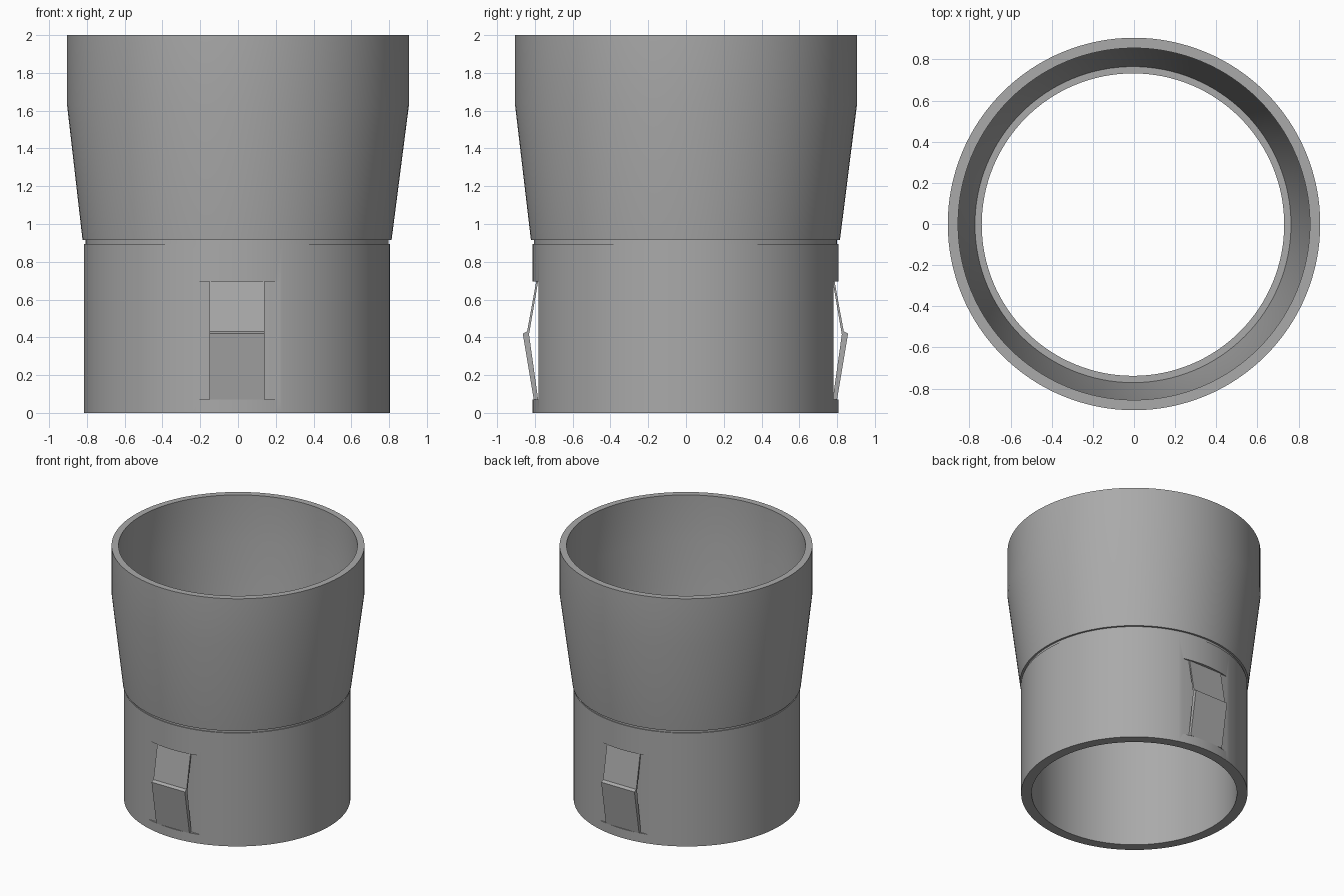
import bpy, bmesh, math

cube = bpy.data.objects.get("Cube")
if cube:
    bpy.data.objects.remove(cube)

grey = bpy.data.materials.new("plain grey")
grey.use_nodes = True
COLOUR = (0.4, 0.4, 0.4, 1)
grey.diffuse_color = COLOUR
grey.node_tree.nodes["Principled BSDF"].inputs["Base Color"].default_value = COLOUR


def make(name, bm):
    bmesh.ops.recalc_face_normals(bm, faces=bm.faces)
    mesh = bpy.data.meshes.new(name)
    bm.to_mesh(mesh)
    bm.free()
    mesh.materials.append(grey)
    obj = bpy.data.objects.new(name, mesh)
    bpy.context.collection.objects.link(obj)
    return obj


def select(obj):
    bpy.ops.object.select_all(action='DESELECT')
    obj.select_set(True)
    bpy.context.view_layer.objects.active = obj


def lathe(name, profile, steps=128):
    """Spin a closed (radius, z) outline into a ring."""
    bm = bmesh.new()
    rings = []
    for i in range(steps):
        a = math.tau * i / steps
        rings.append([bm.verts.new((r * math.cos(a), r * math.sin(a), z))
                      for r, z in profile])
    n = len(profile)
    for i in range(steps):
        p, q = rings[i], rings[(i + 1) % steps]
        for j in range(n):
            k = (j + 1) % n
            bm.faces.new((p[j], q[j], q[k], p[k]))
    return make(name, bm)


def strip(name, outline, half_width, side):
    """Extrude a (depth, z) outline sideways; side -1 is front, 1 is back."""
    bm = bmesh.new()
    face = bm.faces.new([bm.verts.new((-half_width, side * d, z)) for d, z in outline])
    out = bmesh.ops.extrude_face_region(bm, geom=[face])
    moved = [v for v in out["geom"] if isinstance(v, bmesh.types.BMVert)]
    bmesh.ops.translate(bm, verts=moved, vec=(2 * half_width, 0, 0))
    return make(name, bm)


# Stepped sleeve: straight lower tube, thin groove, flared upper cup
sleeve = lathe("sleeve", [
    (0.81, 0), (0.81, 0.895), (0.803, 0.895), (0.803, 0.915), (0.818, 0.915),
    (0.905, 1.63), (0.905, 2), (0.855, 2), (0.855, 1.63), (0.768, 0.915),
    (0.735, 0.915), (0.735, 0)])
for v in sleeve.data.vertices:      # the lower tube sits slightly off axis
    if v.co.z < 0.92:
        v.co.x -= 0.005
        v.co.y -= 0.003

# Flat recesses behind the clips
for side in (-1, 1):
    cutter = strip("recess_cutter",
                   [(0.78, 0.072), (0.95, 0.072), (0.95, 0.695), (0.78, 0.695)], 0.4, side)
    cutter.hide_render = True
    mod = sleeve.modifiers.new("recess", 'BOOLEAN')
    mod.object = cutter
    mod.operation = 'DIFFERENCE'
    mod.solver = 'EXACT'
    select(sleeve)
    bpy.ops.object.modifier_apply(modifier=mod.name)
    bpy.data.objects.remove(cutter)

select(sleeve)
bpy.ops.object.shade_smooth_by_angle(angle=math.radians(25))

# Bent snap clips with a small tooth
CLIP = [(0.78, 0.695), (0.79, 0.695), (0.838, 0.432), (0.861, 0.42),
        (0.803, 0.072), (0.78, 0.072), (0.828, 0.415)]
for name, side in (("front_clip", -1), ("back_clip", 1)):
    clip = strip(name, CLIP, 0.145, side)
    clip.location = (-0.005, -0.003, 0)
